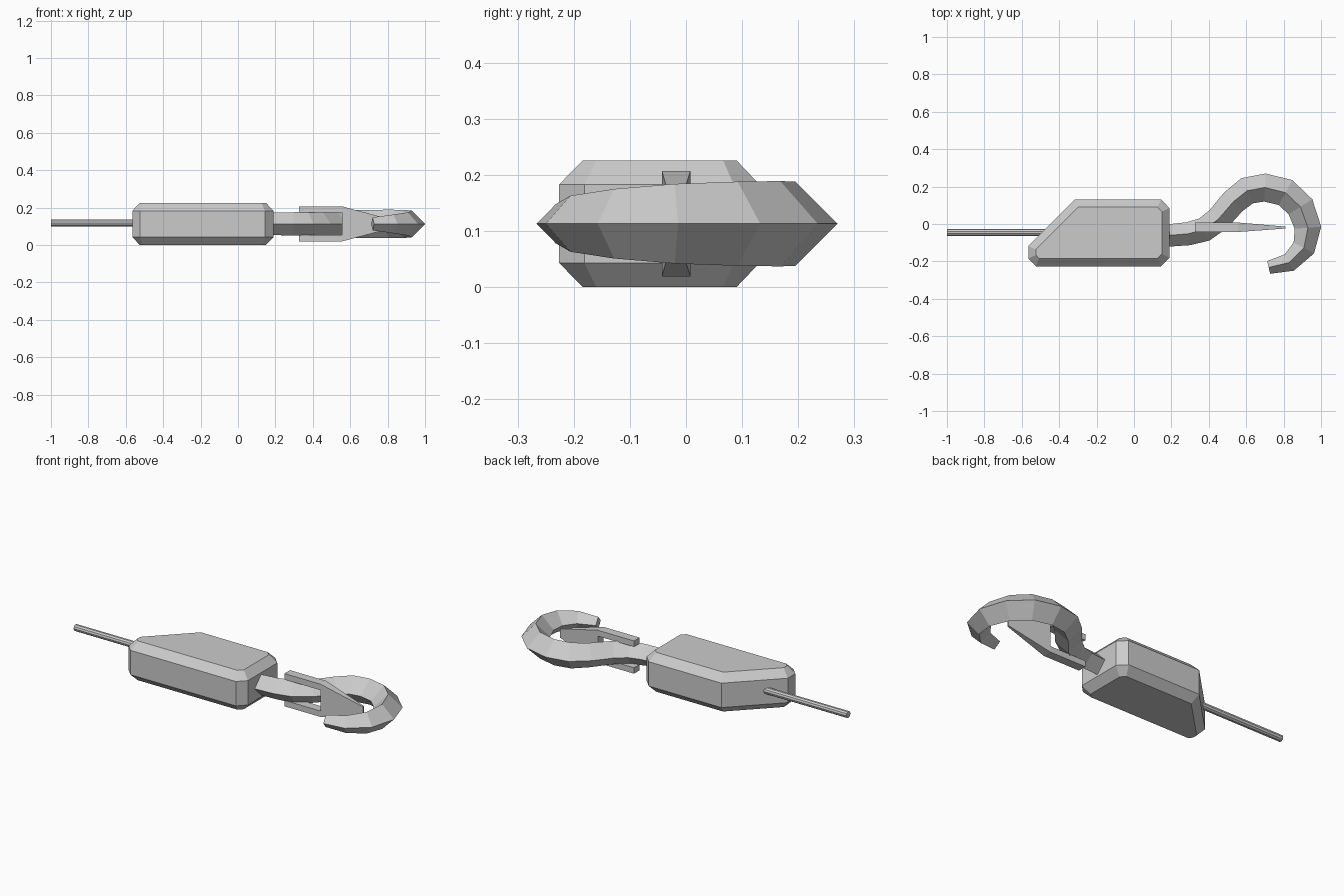
import bpy, math
from mathutils import Vector

if "Cube" in bpy.data.objects:
    bpy.data.objects.remove(bpy.data.objects["Cube"])

MID = 0.113  # height of the symmetry plane


def make_object(name, verts, faces):
    mesh = bpy.data.meshes.new(name)
    mesh.from_pydata(verts, [], faces)
    obj = bpy.data.objects.new(name, mesh)
    bpy.context.collection.objects.link(obj)
    return obj


def loft(name, rings):
    """Skin equal-length rings and cap both ends."""
    n = len(rings[0])
    verts = [v for ring in rings for v in ring]
    faces = [tuple(reversed(range(n))),
             tuple(range((len(rings) - 1) * n, len(rings) * n))]
    for r in range(len(rings) - 1):
        for i in range(n):
            a, b = r * n + i, r * n + (i + 1) % n
            faces.append((a, b, b + n, a + n))
    return make_object(name, verts, faces)


# Chamfered block body
outer = [(-0.525, -0.226), (0.145, -0.226), (0.19, -0.181), (0.19, 0.085),
         (0.145, 0.131), (-0.317, 0.131), (-0.565, -0.118), (-0.565, -0.185)]
inner = [(-0.508, -0.184), (0.125, -0.184), (0.149, -0.160), (0.149, 0.066),
         (0.125, 0.090), (-0.299, 0.090), (-0.525, -0.136), (-0.525, -0.166)]
loft("block_body", [[(x, y, z) for x, y in outline] for outline, z in
                    ((inner, 0), (outer, 0.043), (outer, 0.183), (inner, 0.226))])

# Cable entering the slanted face
cable = []
for x in (-1.0, -0.4):
    cable.append([(x, -0.045 + 0.019 * math.cos(a), 0.118 + 0.019 * math.sin(a))
                  for a in (math.tau * i / 10 for i in range(10))])
loft("cable", cable)

# Hook: diamond section swept along a flat path (x, y, half size)
path = [(0.13, -0.061, 0.060), (0.20, -0.060, 0.060), (0.29, -0.052, 0.062),
        (0.375, -0.030, 0.065), (0.45, 0.025, 0.067), (0.53, 0.118, 0.070),
        (0.605, 0.178, 0.074), (0.70, 0.195, 0.075), (0.81, 0.168, 0.076),
        (0.89, 0.092, 0.075), (0.930, -0.020, 0.071), (0.908, -0.128, 0.062),
        (0.83, -0.206, 0.050), (0.72, -0.232, 0.035)]
rings = []
for i, (x, y, s) in enumerate(path):
    a, b = path[max(i - 1, 0)], path[min(i + 1, len(path) - 1)]
    d = Vector((b[0] - a[0], b[1] - a[1], 0)).normalized()
    side = Vector((-d.y, d.x, 0)) * s
    up = Vector((0, 0, s))
    c = Vector((x, y, MID))
    rings.append([c + side, c + up, c - side, c - up])
loft("hook", rings)

# Forked safety latch: (x, height from mid plane, y low, y high)
half = [(0.81, 0.026, -0.024, -0.014), (0.555, 0.094, -0.043, 0.008),
        (0.325, 0.094, -0.043, 0.008), (0.325, 0.060, -0.043, 0.008),
        (0.555, 0.060, -0.043, 0.008)]
profile = half + [(x, -h, lo, hi) for x, h, lo, hi in reversed(half)]
n = len(profile)
verts = [(x, lo, MID + h) for x, h, lo, hi in profile]
verts += [(x, hi, MID + h) for x, h, lo, hi in profile]
# two prongs and the tapering plate, on both sides
caps = [(1, 2, 3, 4), (5, 6, 7, 8), (0, 1, 4, 5, 8, 9)]
faces = [tuple(reversed(f)) for f in caps]
faces += [tuple(i + n for i in f) for f in caps]
faces += [(i, (i + 1) % n, (i + 1) % n + n, i + n) for i in range(n)]
latch = make_object("safety_latch", verts, faces)

# Consistent outward normals
import bmesh
for obj in bpy.context.collection.objects:
    bm = bmesh.new()
    bm.from_mesh(obj.data)
    bmesh.ops.recalc_face_normals(bm, faces=bm.faces)
    bm.to_mesh(obj.data)
    bm.free()
